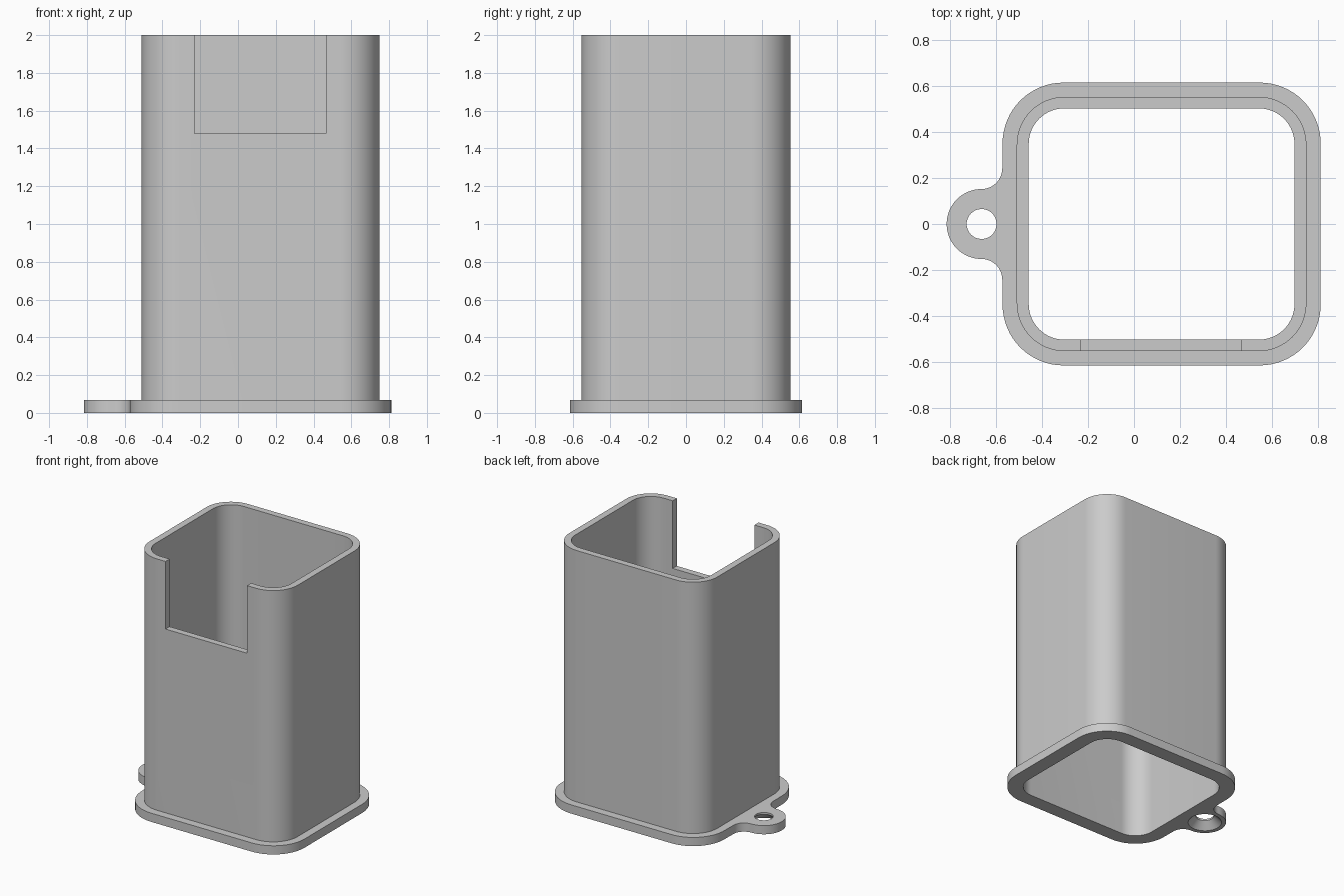
import bpy, bmesh
from math import sin, cos, pi

if "Cube" in bpy.data.objects:
    bpy.data.objects.remove(bpy.data.objects["Cube"])

CX = 0.12          # centre of the rectangular sleeve
FLANGE_H = 0.067
TAB_X = -0.663     # centre of the round eyelet

grey = bpy.data.materials.new("plain grey")
grey.use_nodes = True
colour = (0.6, 0.6, 0.6, 1)
grey.diffuse_color = colour
grey.node_tree.nodes["Principled BSDF"].inputs["Base Color"].default_value = colour


def arc(x, y, r, start, end, steps=16):
    """Points on an arc, angles in quarter turns."""
    angles = [(start + (end - start) * i / steps) * pi / 2 for i in range(steps + 1)]
    return [(x + r * cos(a), y + r * sin(a)) for a in angles]


def rounded_rect(hx, hy, r):
    """Counter-clockwise outline starting at the right rear corner."""
    dx, dy = hx - r, hy - r
    corners = [(dx, dy), (-dx, dy), (-dx, -dy), (dx, -dy)]
    return [p for q, (x, y) in enumerate(corners) for p in arc(CX + x, y, r, q, q + 1)]


def loft(name, sections):
    """Solid through a list of (outline, height) sections."""
    bm = bmesh.new()
    rings = [[bm.verts.new((x, y, z)) for x, y in pts] for pts, z in sections]
    for low, high in zip(rings, rings[1:]):
        n = len(low)
        for i in range(n):
            j = (i + 1) % n
            bm.faces.new((low[i], low[j], high[j], high[i]))
    bm.faces.new(rings[0][::-1])
    bm.faces.new(rings[-1])
    bmesh.ops.recalc_face_normals(bm, faces=bm.faces)
    mesh = bpy.data.meshes.new(name)
    bm.to_mesh(mesh)
    bm.free()
    mesh.materials.append(grey)
    obj = bpy.data.objects.new(name, mesh)
    bpy.context.collection.objects.link(obj)
    return obj


def cut(target, cutter):
    """Subtract a cutter and discard it."""
    bpy.context.view_layer.objects.active = target
    mod = target.modifiers.new("cut", 'BOOLEAN')
    mod.operation = 'DIFFERENCE'
    mod.solver = 'EXACT'
    mod.object = cutter
    bpy.ops.object.modifier_apply(modifier=mod.name)
    bpy.data.objects.remove(cutter)


def bore():
    inner = rounded_rect(0.578, 0.503, 0.155)
    return loft("bore_cutter", [(inner, -0.1), (inner, 2.1)])


# Sleeve: open tube with a rectangular notch at the front
outer = rounded_rect(0.63, 0.553, 0.208)
sleeve = loft("sleeve", [(outer, FLANGE_H), (outer, 2)])
cut(sleeve, bore())
notch = [(-0.23, -0.7), (0.465, -0.7), (0.465, -0.3), (-0.23, -0.3)]
cut(sleeve, loft("notch_cutter", [(notch, 1.48), (notch, 2.1)]))

# Flange: rounded plate blended into a round eyelet on the right side
plate = rounded_rect(0.692, 0.615, 0.265)
half = len(plate) // 2
fillet, eye = 0.09, 0.152
eyelet = (arc(TAB_X, eye + fillet, fillet, 0, -1, 10)
          + arc(TAB_X, 0, eye, 1, 3, 32)[1:-1]
          + arc(TAB_X, -eye - fillet, fillet, 1, 0, 10))
outline = plate[:half] + eyelet + plate[half:]
flange = loft("flange", [(outline, 0), (outline, FLANGE_H)])
cut(flange, bore())

# Eyelet hole, countersunk from below
wide, narrow = (arc(TAB_X, 0, r, 0, 4, 48)[:-1] for r in (0.12, 0.065))
cut(flange, loft("hole_cutter", [(wide, -0.05), (wide, 0), (narrow, 0.053), (narrow, 0.15)]))

# Smooth rounded corners, crisp edges
for obj in (sleeve, flange):
    bpy.ops.object.select_all(action='DESELECT')
    obj.select_set(True)
    bpy.context.view_layer.objects.active = obj
    bpy.ops.object.shade_smooth_by_angle(angle=pi / 6)
